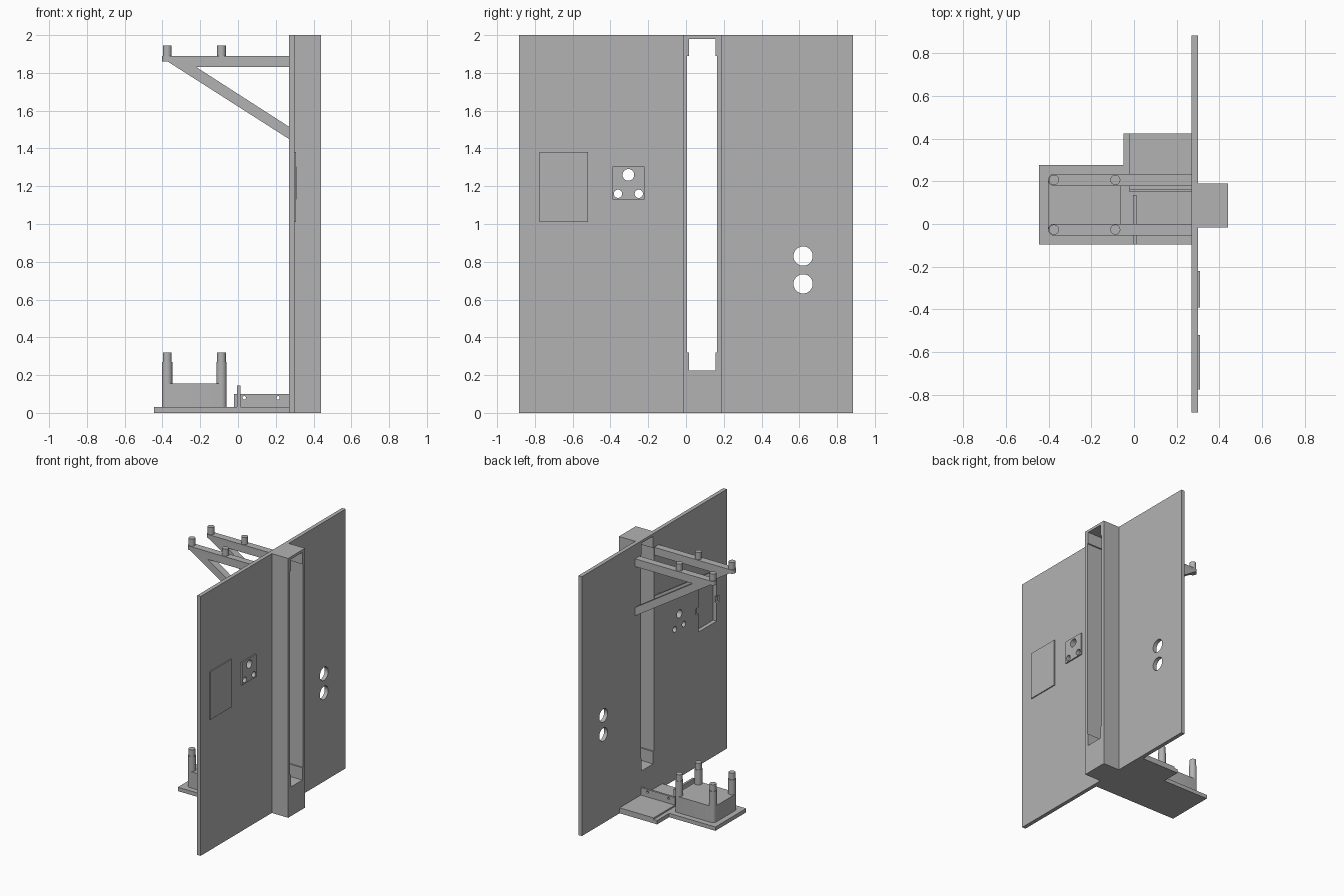
import bpy, bmesh, math
from mathutils import Matrix, Vector

if "Cube" in bpy.data.objects:
    bpy.data.objects.remove(bpy.data.objects["Cube"])

grey = bpy.data.materials.new("plain_grey")
grey.diffuse_color = (0.45, 0.45, 0.45, 1)
grey.use_nodes = True
grey.node_tree.nodes["Principled BSDF"].inputs["Base Color"].default_value = grey.diffuse_color


def finish(name, bm):
    bmesh.ops.recalc_face_normals(bm, faces=bm.faces[:])
    me = bpy.data.meshes.new(name)
    bm.to_mesh(me)
    bm.free()
    me.materials.append(grey)
    ob = bpy.data.objects.new(name, me)
    bpy.context.collection.objects.link(ob)
    return ob


def prism(name, pts, axis, a, b, round_edges=None, radius=0.0):
    """Extrude a closed 2D outline along an axis from a to b."""
    put = {'Y': lambda p: (p[0], a, p[1]), 'Z': lambda p: (p[0], p[1], a)}[axis]
    bm = bmesh.new()
    face = bm.faces.new([bm.verts.new(put(p)) for p in pts])
    ext = bmesh.ops.extrude_face_region(bm, geom=[face])
    step = Vector((0, b - a, 0)) if axis == 'Y' else Vector((0, 0, b - a))
    bmesh.ops.translate(bm, vec=step,
                        verts=[v for v in ext['geom'] if isinstance(v, bmesh.types.BMVert)])
    if round_edges:
        es = [e for e in bm.edges
              if round_edges(e.verts[0].co) and round_edges(e.verts[1].co)
              and abs(e.verts[0].co.z - e.verts[1].co.z) > 0.01]
        bmesh.ops.bevel(bm, geom=es, offset=radius, segments=6, profile=0.5, affect='EDGES')
    return finish(name, bm)


def box(name, x, y, z, **kw):
    return prism(name, [(x[0], y[0]), (x[1], y[0]), (x[1], y[1]), (x[0], y[1])],
                 'Z', z[0], z[1], **kw)


def cylinder(name, centre, r, length, axis='Z', segments=32):
    bm = bmesh.new()
    rot = {'Z': Matrix(), 'X': Matrix.Rotation(math.pi / 2, 4, 'Y'),
           'Y': Matrix.Rotation(math.pi / 2, 4, 'X')}[axis]
    bmesh.ops.create_cone(bm, cap_ends=True, segments=segments, radius1=r, radius2=r,
                          depth=length, matrix=Matrix.Translation(centre) @ rot)
    return finish(name, bm)


def cut(ob, cutters):
    for c in cutters:
        m = ob.modifiers.new("cut", 'BOOLEAN')
        m.operation, m.solver, m.object = 'DIFFERENCE', 'EXACT', c
        bpy.context.view_layer.objects.active = ob
        bpy.ops.object.modifier_apply(modifier=m.name)
    for c in cutters:
        bpy.data.objects.remove(c)


def hole(y, z, r):
    return cylinder("cutter", (0.3, y, z), r, 0.2, 'X')


def slots():
    # wide slot with slightly narrower ends
    return [box("cutter", (0.2, 0.5), (0.016, 0.155), (0.225, 1.98)),
            box("cutter", (0.2, 0.5), (0.006, 0.165), (0.32, 1.89))]


small_holes = [(-0.305, 1.26, 0.031), (-0.36, 1.16, 0.022), (-0.25, 1.16, 0.022)]

# Tall wall panel with slot, round holes and a recess behind the cover
wall = box("wall_panel", (0.27, 0.30), (-0.883, 0.883), (0, 2))
cut(wall, slots() + [hole(*h) for h in small_holes]
    + [hole(0.62, 0.83, 0.051), hole(0.62, 0.683, 0.051)]
    + [box("cutter", (0.2, 0.4), (-0.76, -0.54), (1.03, 1.36)),
       box("cutter", (0.2, 0.285), (-0.79, -0.51), (1.17, 1.22))])

# Slotted column on the outer face
column = box("column", (0.30, 0.44), (-0.017, 0.189), (0, 2))
cut(column, slots())

# Cover plate and button plate
box("cover_plate", (0.30, 0.308), (-0.776, -0.52), (1.01, 1.38))
buttons = box("button_plate", (0.30, 0.31), (-0.39, -0.22), (1.13, 1.305))
cut(buttons, [hole(*h) for h in small_holes])

# L-shaped floor shelf
prism("floor_shelf", [(-0.445, -0.097), (0.27, -0.097), (0.27, 0.423), (-0.05, 0.423),
                      (-0.05, 0.277), (-0.445, 0.277)], 'Z', 0, 0.03)

# Base block with rounded corners
box("base_block", (-0.402, -0.06), (-0.054, 0.234), (0.03, 0.155),
    round_edges=lambda c: True, radius=0.0275)

# Bent bracket with two screw holes, and a cross fin
box("bracket_foot", (-0.02, 0.27), (0.165, 0.423), (0.03, 0.042))
flange = box("bracket_flange", (-0.02, 0.27), (0.15, 0.165), (0.03, 0.10))
cut(flange, [cylinder("cutter", (x, 0.16, 0.08), 0.009, 0.1, 'Y', 16) for x in (0.033, 0.212)])
box("cross_fin", (-0.005, 0.012), (-0.097, 0.135), (0.03, 0.145))

arm_outline = [(-0.402, 1.89), (0.27, 1.89), (0.27, 1.83), (-0.22, 1.83),
               (0.27, 1.515), (0.27, 1.45), (-0.372, 1.86), (-0.402, 1.86)]
for side, y in (("near", -0.0265), ("far", 0.2065)):
    # Braced arm with rounded tip
    prism("arm_" + side, arm_outline, 'Y', y - 0.0275, y + 0.0275,
          round_edges=lambda c: c.x < -0.4, radius=0.027)
    for end, x in (("outer", -0.3745), ("inner", -0.0875)):
        tag = side + "_" + end
        # Arm pins, base posts and post pins
        cylinder("arm_pin_" + tag, (x, y, 1.9125), 0.0235, 0.065)
        cylinder("post_" + tag, (x, y, 0.15), 0.0275, 0.24)
        cylinder("post_pin_" + tag, (x, y, 0.29), 0.0235, 0.06)

# Smooth the round surfaces, keep edges crisp
bpy.ops.object.select_all(action='SELECT')
bpy.context.view_layer.objects.active = wall
bpy.ops.object.shade_smooth_by_angle(angle=math.radians(30))
